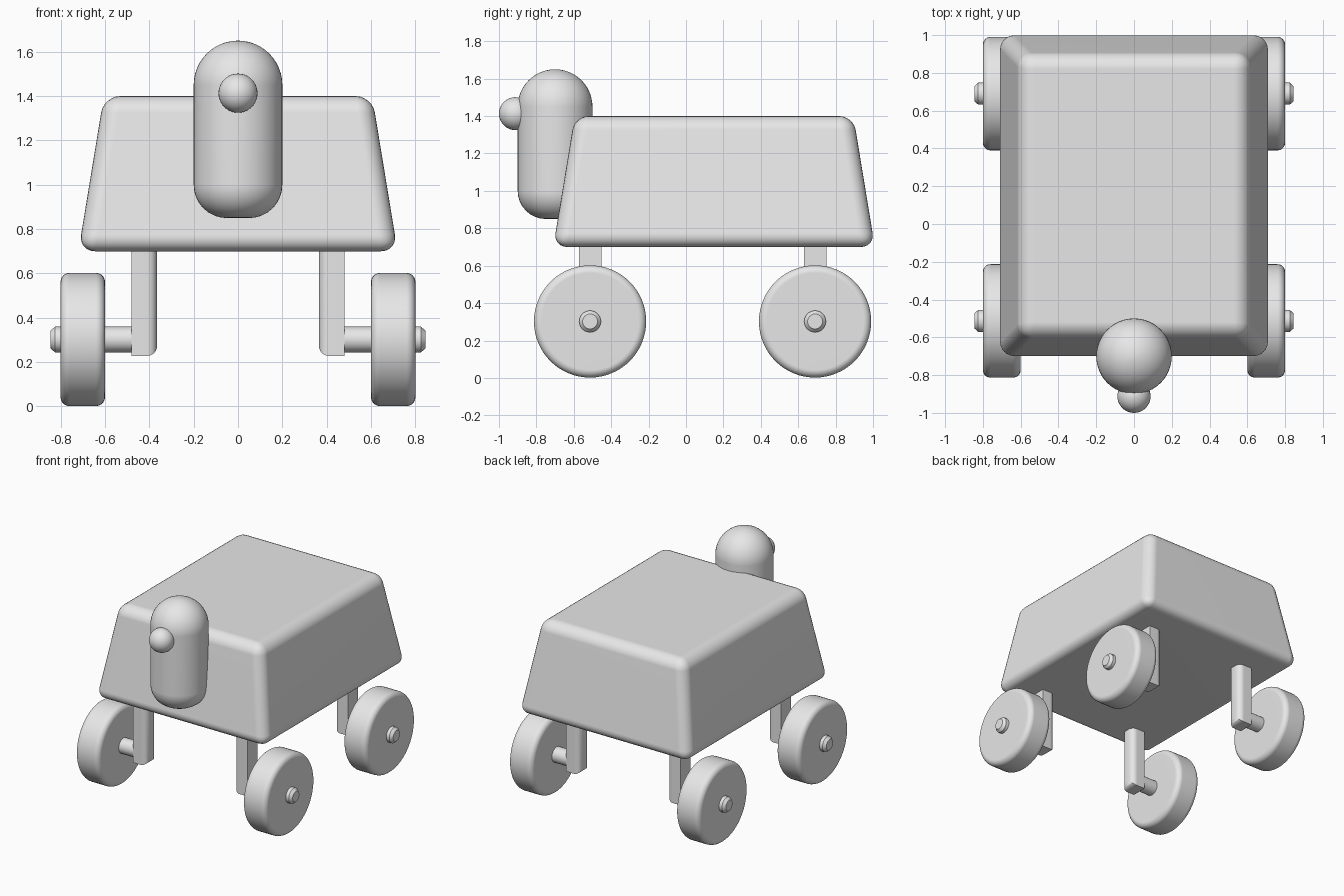
import bpy, bmesh, math
from mathutils import Matrix

cube = bpy.data.objects.get("Cube")
if cube:
    bpy.data.objects.remove(cube, do_unlink=True)

grey = bpy.data.materials.new("light_grey")
grey.use_nodes = True
grey.diffuse_color = (0.8, 0.8, 0.8, 1)
grey.node_tree.nodes["Principled BSDF"].inputs["Base Color"].default_value = (0.8, 0.8, 0.8, 1)


def finish(name, bm):
    """Turn a bmesh into a smooth object with crisp flat faces."""
    bmesh.ops.recalc_face_normals(bm, faces=bm.faces)
    mesh = bpy.data.meshes.new(name)
    bm.to_mesh(mesh)
    bm.free()
    mesh.materials.append(grey)
    obj = bpy.data.objects.new(name, mesh)
    bpy.context.collection.objects.link(obj)
    bpy.ops.object.select_all(action='DESELECT')
    obj.select_set(True)
    bpy.context.view_layer.objects.active = obj
    bpy.ops.object.shade_smooth_by_angle(angle=math.radians(35))
    weighted = obj.modifiers.new("flat_face_normals", 'WEIGHTED_NORMAL')
    weighted.keep_sharp = True
    return obj


def arc(r, h, radius, start, end, steps=8):
    """Rounded corner of a lathe profile, angles in degrees."""
    angles = [math.radians(start + (end - start) * i / steps) for i in range(steps + 1)]
    return [(r + radius * math.cos(a), h + radius * math.sin(a)) for a in angles]


def lathe(name, profile, matrix, sides=48):
    """Revolve (radius, height) points about z, then place the result."""
    bm = bmesh.new()
    verts = [bm.verts.new((r, 0, h)) for r, h in profile]
    edges = [bm.edges.new(pair) for pair in zip(verts, verts[1:])]
    bmesh.ops.spin(bm, geom=verts + edges, axis=(0, 0, 1), cent=(0, 0, 0),
                   angle=math.tau, steps=sides, use_duplicate=False)
    bmesh.ops.remove_doubles(bm, verts=bm.verts, dist=0.0005)
    bmesh.ops.transform(bm, matrix=matrix, verts=bm.verts)
    return finish(name, bm)


def box(x0, x1, y0, y1, z0, z1):
    bm = bmesh.new()
    bmesh.ops.create_cube(bm, size=1)
    for v in bm.verts:
        v.co = (x1 if v.co.x > 0 else x0, y1 if v.co.y > 0 else y0, z1 if v.co.z > 0 else z0)
    return bm


def round_edges(bm, edges, width):
    bmesh.ops.bevel(bm, geom=edges, offset=width, offset_type='OFFSET',
                    segments=6, profile=0.5, affect='EDGES', clamp_overlap=True)


# Body: tapered, rounded block
bm = box(-0.72, 0.72, -0.71, 1.01, 0.7, 1.4)
for v in bm.verts:
    if v.co.z > 1:
        v.co.x -= math.copysign(0.115, v.co.x)
        v.co.y -= math.copysign(0.115, v.co.y)
round_edges(bm, bm.edges[:], 0.075)
finish("body", bm)

# Head: upright capsule with a slightly flattened base, and a ball nose
head_profile = [(0, 0.85)] + arc(0.05, 1.0, 0.15, -90, 0) + arc(0, 1.45, 0.2, 0, 90, 12)
lathe("head", head_profile, Matrix.Translation((0, -0.7, 0)))
lathe("nose", arc(0, 0, 0.088, -90, 90, 20), Matrix.Translation((0, -0.912, 1.413)), 32)

# Wheels, axles and legs at the four corners
wheel_profile = ([(0, 0.6)] + arc(0.26, 0.64, 0.04, -90, 0)
                 + arc(0.26, 0.76, 0.04, 0, 90) + [(0, 0.8)])
axle_profile = [(0, 0.45), (0.058, 0.45), (0.058, 0.825), (0.04, 0.845), (0, 0.845)]

for end, y in (("front", -0.513), ("rear", 0.69)):
    for side, s in (("left", 1), ("right", -1)):
        place = Matrix.Translation((0, y, 0.302)) @ Matrix.Rotation(s * math.pi / 2, 4, 'Y')
        lathe(f"{end}_{side}_wheel", wheel_profile, place, 64)
        lathe(f"{end}_{side}_axle", axle_profile, place, 32)

        # Leg: square bar, rounded around its inner face
        inner, outer = s * 0.365, s * 0.48
        bm = box(min(inner, outer), max(inner, outer), y - 0.06, y + 0.06, 0.228, 0.74)
        rim = [e for e in bm.edges if all(abs(v.co.x) < 0.4 for v in e.verts)]
        round_edges(bm, rim, 0.045)
        finish(f"{end}_{side}_leg", bm)
